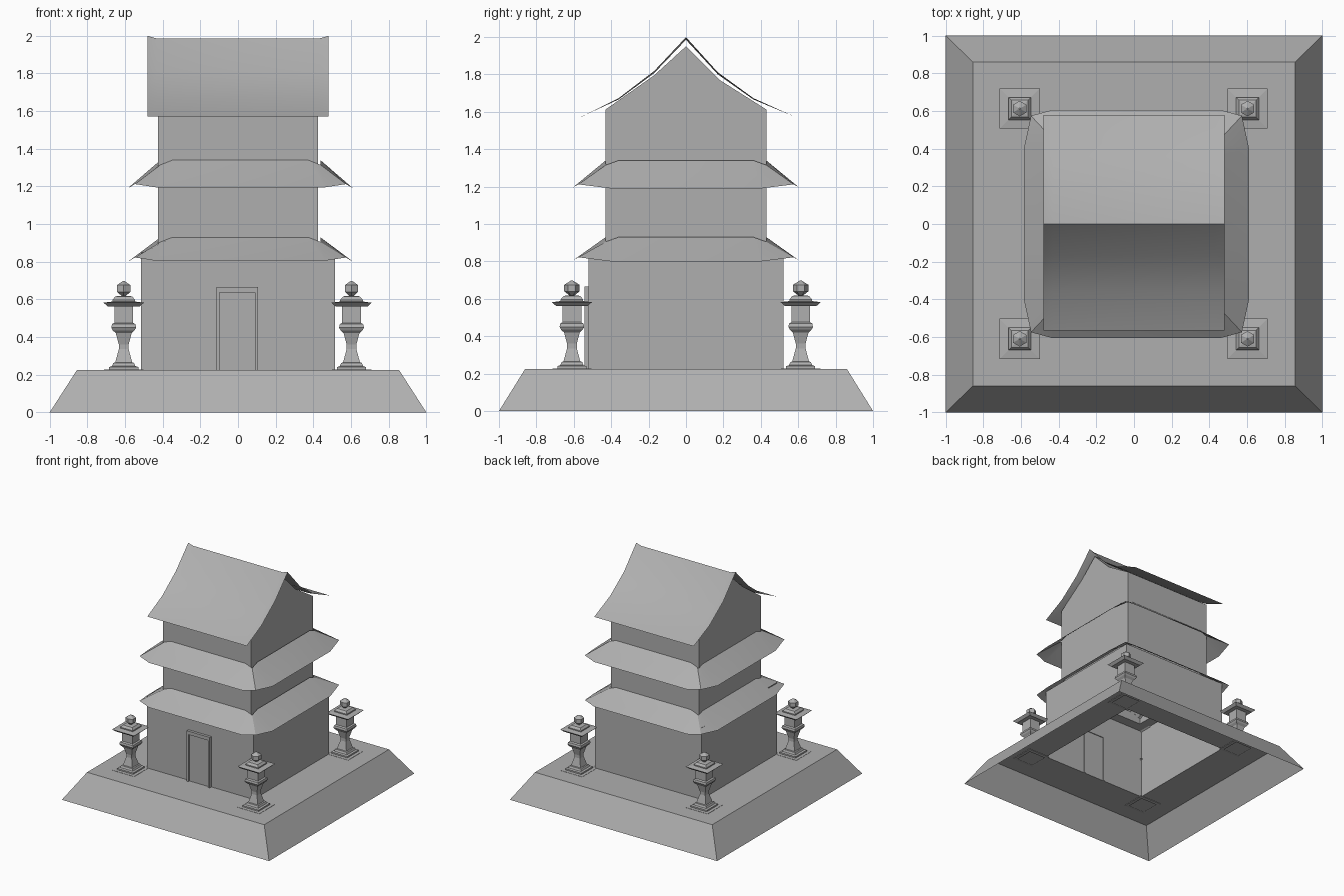
import bpy, bmesh, math

if "Cube" in bpy.data.objects:
    bpy.data.objects.remove(bpy.data.objects["Cube"])

# One mid-grey stone material for everything
grey = bpy.data.materials.new("grey_stone")
grey.diffuse_color = (0.43, 0.43, 0.43, 1)
grey.use_nodes = True
grey.node_tree.nodes["Principled BSDF"].inputs["Base Color"].default_value = grey.diffuse_color


def mesh_obj(name, verts, faces):
    me = bpy.data.meshes.new(name)
    me.from_pydata(verts, [], faces)
    me.validate()
    me.materials.append(grey)
    ob = bpy.data.objects.new(name, me)
    bpy.context.collection.objects.link(ob)
    return ob


def loft(name, rings, closed=True, cap=False):
    """Skin equal-length rings of points; optionally cap the last ring."""
    n = len(rings[0])
    verts = [p for r in rings for p in r]
    faces = []
    for i in range(len(rings) - 1):
        for j in range(n if closed else n - 1):
            k = (j + 1) % n
            faces.append((i * n + j, i * n + k, (i + 1) * n + k, (i + 1) * n + j))
    if cap:
        faces.append(tuple(range((len(rings) - 1) * n, len(rings) * n)))
    return mesh_obj(name, verts, faces)


def smooth(ob, degrees):
    bpy.ops.object.select_all(action='DESELECT')
    ob.select_set(True)
    bpy.context.view_layer.objects.active = ob
    bpy.ops.object.shade_smooth_by_angle(angle=math.radians(degrees))


def rect(hx, hy, z):
    return [(-hx, -hy, z), (hx, -hy, z), (hx, hy, z), (-hx, hy, z)]


def box(name, x0, x1, y0, y1, z0, z1):
    v = [(x, y, z) for z in (z0, z1) for x, y in ((x0, y0), (x1, y0), (x1, y1), (x0, y1))]
    f = [(3, 2, 1, 0), (4, 5, 6, 7), (0, 1, 5, 4), (1, 2, 6, 5), (2, 3, 7, 6), (3, 0, 4, 7)]
    return mesh_obj(name, v, f)


# Hollow sloped plinth, open underneath and below the hall
loft("plinth", [rect(1, 1, 0), rect(0.855, 0.86, 0.225), rect(0.515, 0.52, 0.225)])

# Ground floor walls, with a ledge stepping in to the upper storeys
loft("lower_walls", [rect(0.515, 0.52, 0.225), rect(0.515, 0.52, 0.85), rect(0.425, 0.43, 0.85)])

# Upper storeys with curved gable ends
gable = [(-0.43, 0.85), (-0.43, 1.612), (-0.17, 1.795), (0, 1.95),
         (0.18, 1.77), (0.43, 1.612), (0.43, 0.85)]
n = len(gable)
ends = [(x, y, z) for x in (-0.425, 0.425) for y, z in gable]
mesh_obj("upper_walls", ends,
         [tuple(range(n))[::-1], tuple(range(n, 2 * n))]
         + [(i, i + 1, n + i + 1, n + i) for i in range(n - 1)])


# Skirt roofs: three points per corner, so the corners are cut and lifted
def skirt_ring(hx, hy, corner, ix, iy, zx, zy, zc):
    cx, cy = corner
    ring = []
    for sx, sy in ((1, 1), (-1, 1), (-1, -1), (1, -1)):
        pts = [(sx * hx, sy * iy, zx), (sx * cx, sy * cy, zc), (sx * ix, sy * hy, zy)]
        ring += pts if sx * sy > 0 else pts[::-1]
    return ring


for name, z0, z1 in (("lower_skirt_roof", 0.80, 0.93), ("upper_skirt_roof", 1.19, 1.34)):
    roof = loft(name, [
        skirt_ring(0.598, 0.605, (0.56, 0.575), 0.45, 0.40, z0, z0 + 0.005, z0 + 0.022),
        skirt_ring(0.424, 0.429, (0.424, 0.429), 0.36, 0.36, z1, z1, z1 - 0.025)])
    roof.location.x = 0.013
    smooth(roof, 30)

# Main gabled roof: thin curved sheet, ridge turned up at both ends
sheet = [(-0.565, 1.571, 0), (-0.36, 1.666, 0.5), (-0.17, 1.807, 0.8), (0, 1.985, 1),
         (0.17, 1.80, 0.8), (0.36, 1.666, 0.5), (0.58, 1.574, 0)]
main_roof = loft("main_roof", [[(x, y, z + lift * w) for y, z, w in sheet]
                               for x, lift in ((-0.48, 0.014), (-0.43, 0), (0.43, 0), (0.48, 0.014))],
                 closed=False)
smooth(main_roof, 40)

# Door panel and frame, set through the front wall
box("door_panel", -0.098, 0.09, -0.528, -0.52, 0.225, 0.635)
box("door_frame_left", -0.115, -0.098, -0.543, -0.513, 0.225, 0.665)
box("door_frame_right", 0.09, 0.107, -0.543, -0.513, 0.225, 0.665)
box("door_frame_top", -0.098, 0.09, -0.543, -0.513, 0.635, 0.665)


# Stone lanterns: square stacked profile plus a six-sided finial
def turned(name, profile, sides, turn):
    k = 1 / math.cos(math.pi / sides) if sides == 4 else 1
    return loft(name, [[(r * k * math.cos(turn + 2 * math.pi * i / sides),
                         r * k * math.sin(turn + 2 * math.pi * i / sides), z)
                        for i in range(sides)] for r, z in profile], cap=True)


stem = [(0.078, 0.218), (0.105, 0.221), (0.105, 0.227), (0.078, 0.228), (0.078, 0.24),
        (0.062, 0.245), (0.055, 0.262), (0.045, 0.265), (0.026, 0.335), (0.026, 0.36),
        (0.042, 0.42), (0.058, 0.435), (0.066, 0.45), (0.062, 0.468), (0.05, 0.475),
        (0.05, 0.562), (0.085, 0.562), (0.107, 0.582), (0.06, 0.588), (0.06, 0.597),
        (0.045, 0.615), (0.03, 0.618)]
bead = [(0.012, 0.617), (0.041, 0.64), (0.041, 0.675), (0.004, 0.698)]
parts = [turned("lantern", stem, 4, math.pi / 4),
         turned("lantern_finial", bead, 6, math.pi / 6)]
for part in parts:
    part.location = (-0.607, -0.61, 0)
    for x, y in ((0.603, -0.61), (-0.607, 0.613), (0.603, 0.613)):
        copy = part.copy()
        copy.location = (x, y, 0)
        bpy.context.collection.objects.link(copy)
